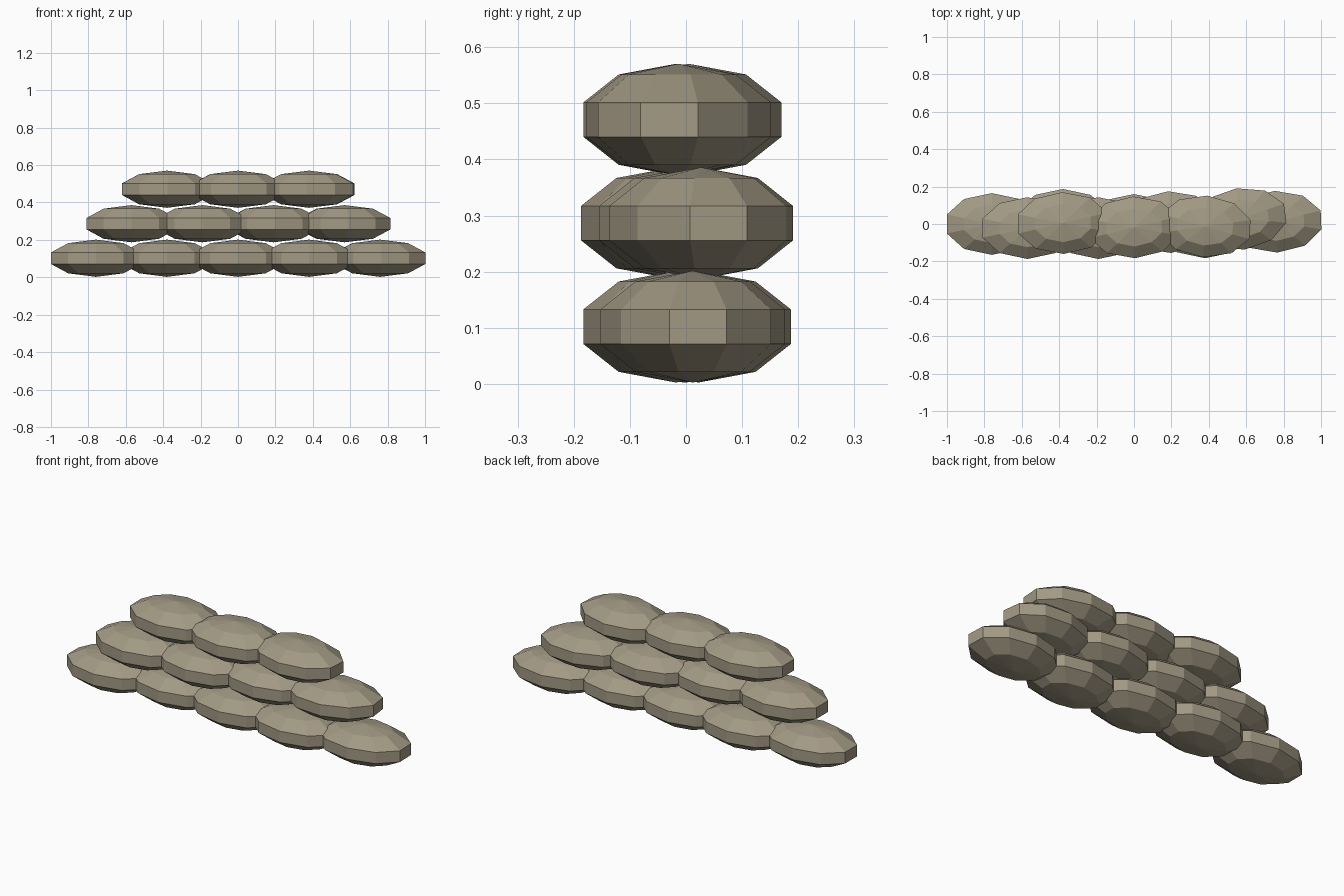
import bpy, bmesh
from math import sin, cos, pi

if "Cube" in bpy.data.objects:
    bpy.data.objects.remove(bpy.data.objects["Cube"])

SIDES, BANDS = 10, 5
RX, RY, RZ = 0.2655, 0.1735, 0.0995

cloth = bpy.data.materials.new("sandbag_cloth")
cloth.diffuse_color = (0.36, 0.32, 0.23, 1)
cloth.use_nodes = True
cloth.node_tree.nodes["Principled BSDF"].inputs["Base Color"].default_value = cloth.diffuse_color


def bag_mesh():
    # squashed low-poly ball with flat ends along x
    bm = bmesh.new()
    rings = []
    for k in range(1, BANDS):
        t = pi * k / BANDS
        rings.append([bm.verts.new((RX * sin(t) * cos(pi / 2 + 2 * pi * i / SIDES),
                                    RY * sin(t) * sin(pi / 2 + 2 * pi * i / SIDES),
                                    RZ * cos(t))) for i in range(SIDES)])
    top = bm.verts.new((0, 0, RZ))
    bottom = bm.verts.new((0, 0, -RZ))
    for i in range(SIDES):
        j = (i + 1) % SIDES
        bm.faces.new((top, rings[0][i], rings[0][j]))
        bm.faces.new((bottom, rings[-1][j], rings[-1][i]))
        for a, b in zip(rings, rings[1:]):
            bm.faces.new((a[i], b[i], b[j], a[j]))
    bmesh.ops.recalc_face_normals(bm, faces=bm.faces)
    me = bpy.data.meshes.new("sandbag")
    bm.to_mesh(me)
    bm.free()
    me.materials.append(cloth)
    return me


mesh = bag_mesh()

# each row, bottom to top: (depth offset, turn) per bag
rows = [
    [(0.0, 0.0), (0.022, 0.0), (-0.005, 0.0), (-0.018, 0.0), (0.012, 0.04)],
    [(-0.022, 0.0), (-0.022, 0.0), (0.01, 0.05), (0.027, 0.13)],
    [(0.005, 0.02), (-0.018, 0.03), (-0.013, -0.07)],
]
for r, row in enumerate(rows):
    for i, (y, turn) in enumerate(row):
        ob = bpy.data.objects.new(f"sandbag_row{r + 1}_{i + 1}", mesh)
        ob.location = ((i - (len(row) - 1) / 2) * 0.38, y, 0.102 + 0.1845 * r)
        ob.rotation_euler.z = turn
        bpy.context.collection.objects.link(ob)
